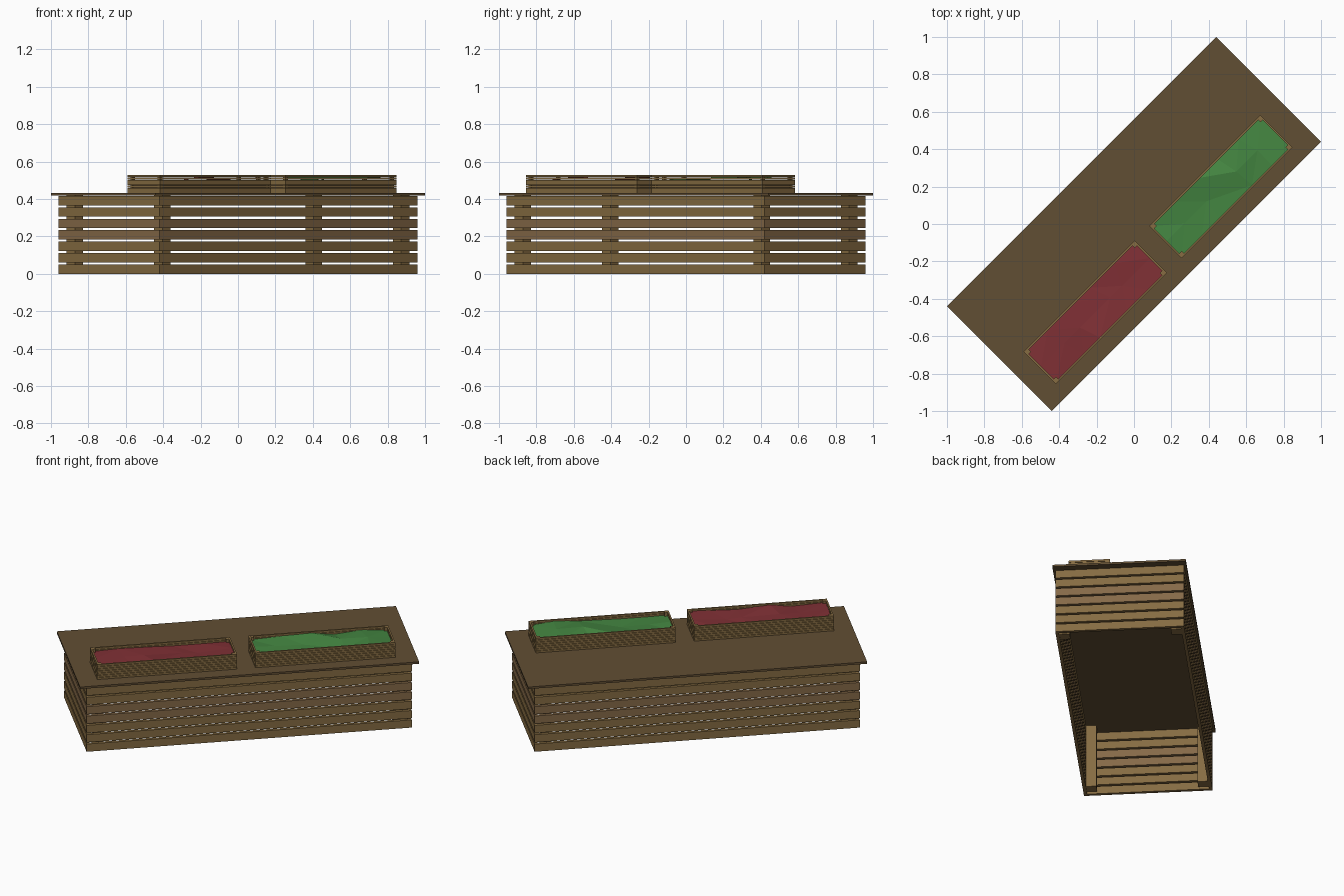
import bpy, bmesh, math, random
from mathutils import Matrix, Vector

random.seed(4)
if "Cube" in bpy.data.objects:
    bpy.data.objects.remove(bpy.data.objects["Cube"])

TURN = Matrix.Rotation(math.radians(45), 4, "Z")   # long axis lies on the diagonal


def material(name, hexcode):
    srgb = [int(hexcode[i:i + 2], 16) / 255 for i in (0, 2, 4)]
    rgba = [((c + 0.055) / 1.055) ** 2.4 for c in srgb] + [1]
    mat = bpy.data.materials.new(name)
    mat.diffuse_color = rgba
    mat.use_nodes = True
    mat.node_tree.nodes["Principled BSDF"].inputs["Base Color"].default_value = rgba
    return mat


WOOD = material("plank wood", "866C42")
WARM = material("warm plank wood", "866A48")
DARK = material("dark top wood", "614E33")
GREEN = material("green cloth", "448641")
RED = material("red cloth", "803035")


def finish(name, bm, mats):
    bmesh.ops.transform(bm, matrix=TURN, verts=bm.verts)
    mesh = bpy.data.meshes.new(name)
    bm.to_mesh(mesh)
    bm.free()
    for mat in mats:
        mesh.materials.append(mat)
    obj = bpy.data.objects.new(name, mesh)
    bpy.context.collection.objects.link(obj)
    return obj


def add_box(bm, u, v, z, index=0):
    """Box given by (low, high) along length, width and height."""
    size = Vector((u[1] - u[0], v[1] - v[0], z[1] - z[0]))
    centre = Vector((sum(u), sum(v), sum(z))) / 2
    m = Matrix.Translation(centre) @ Matrix.Diagonal((*size, 1))
    made = bmesh.ops.create_cube(bm, size=1, matrix=m)["verts"]
    for face in {f for vert in made for f in vert.link_faces}:
        face.material_index = index


def slatted_walls(name, centre, half, base, pitch, height, thick, rows=7, warm=()):
    """Four walls of horizontal slats around a rectangle."""
    (cu, cv), (hu, hv) = centre, half
    bm = bmesh.new()
    for row in range(rows):
        z = (base + row * pitch, base + row * pitch + height)
        index = 1 if row in warm else 0
        for side in (-1, 1):
            v = sorted((cv + side * hv, cv + side * (hv - thick)))
            add_box(bm, (cu - hu, cu + hu), v, z, index)
            u = sorted((cu + side * hu, cu + side * (hu - thick)))
            add_box(bm, u, (cv - hv + thick, cv + hv - thick), z, index)
    return finish(name, bm, (WOOD, WARM))


def corner_posts(name, centre, half, inset, width, z):
    """Square posts just inside the four corners."""
    bm = bmesh.new()
    for su in (-1, 1):
        for sv in (-1, 1):
            spans = []
            for c, h, s, gap in zip(centre, half, (su, sv), inset):
                spans.append(sorted((c + s * (h - gap), c + s * (h - gap - width))))
            add_box(bm, spans[0], spans[1], z)
    return finish(name, bm, (WOOD,))


# Slatted body, open underneath
body = (0.976, 0.382)
slatted_walls("body_slats", (0, 0), body, 0, 0.061, 0.05, 0.02, warm=(3, 4))
corner_posts("body_posts", (0, 0), body, (0.042, 0.02), 0.062, (0.004, 0.42))

# Flat top board
bm = bmesh.new()
add_box(bm, (-1.018, 1.018), (-0.396, 0.396), (0.419, 0.432))
finish("top_board", bm, (DARK,))


def cloth(name, centre, half, mat):
    """Crumpled low-poly sheet lying in a tray."""
    bm = bmesh.new()
    m = Matrix.Translation((*centre, 0.513)) @ Matrix.Diagonal((half[0], half[1], 1, 1))
    bmesh.ops.create_grid(bm, x_segments=5, y_segments=2, size=1, matrix=m)
    for vert in bm.verts:
        vert.co.z += random.uniform(-0.014, 0.012)
        if abs(vert.co.x - centre[0]) < half[0] * 0.95:
            vert.co.x += random.uniform(-0.05, 0.05)
    bmesh.ops.triangulate(bm, faces=bm.faces[:])
    finish(name, bm, (mat,))


# Two slatted trays with cloth on the top
for colour, cu, mat in (("green", 0.47, GREEN), ("red", -0.48, RED)):
    centre, half = (cu, -0.188), (0.42, 0.122)
    slatted_walls(colour + "_tray_slats", centre, half, 0.432, 0.0142, 0.012, 0.01)
    corner_posts(colour + "_tray_posts", centre, half, (0.01, 0.01), 0.018, (0.43, 0.529))
    bm = bmesh.new()
    add_box(bm, (cu - 0.408, cu + 0.408), (-0.298, -0.078), (0.431, 0.49))
    finish(colour + "_tray_liner", bm, (DARK,))
    cloth(colour + "_cloth", centre, (half[0] - 0.01, half[1] - 0.01), mat)
